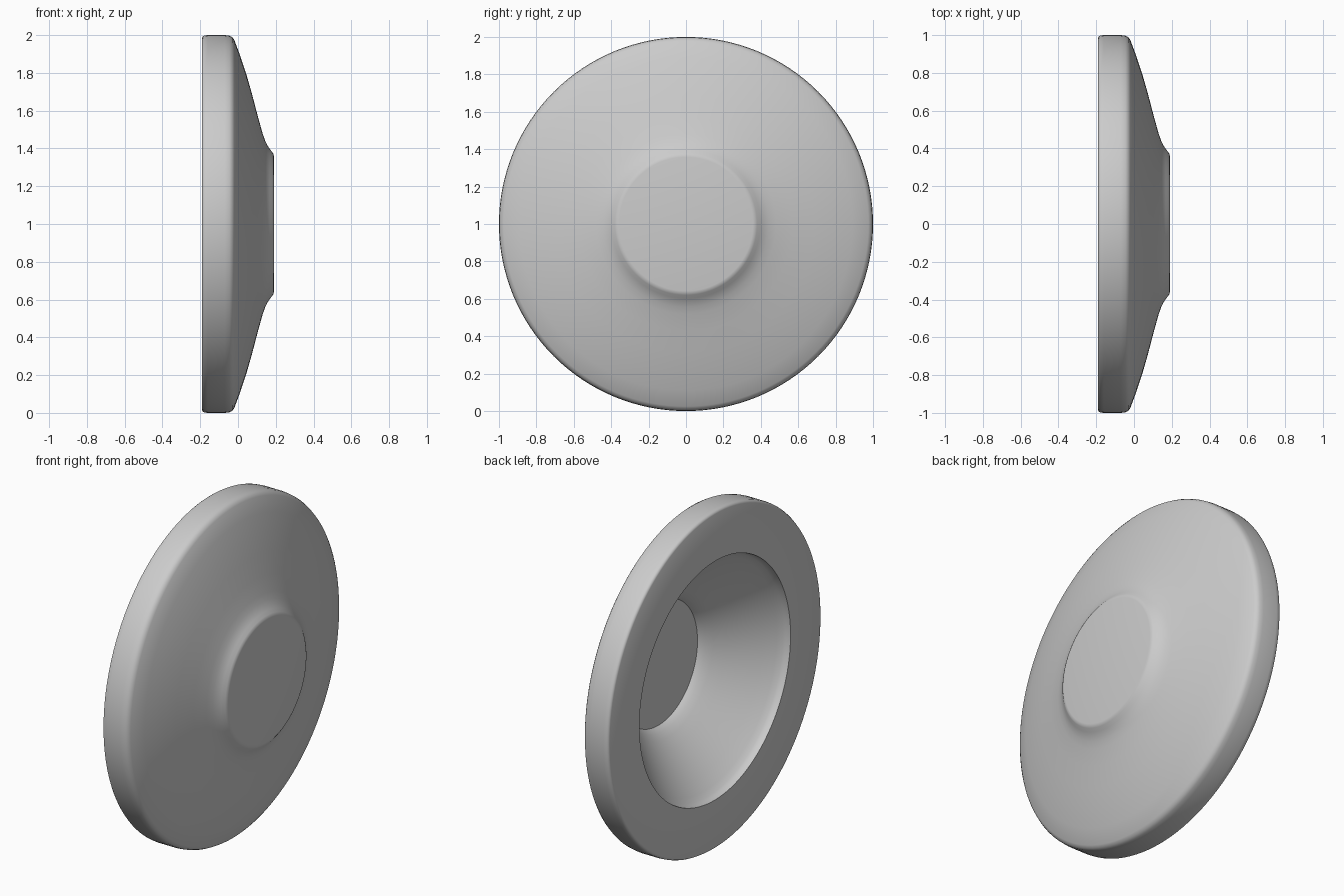
import bpy, bmesh, math
from mathutils import Matrix, Vector

if "Cube" in bpy.data.objects:
    bpy.data.objects.remove(bpy.data.objects["Cube"])

SIDES = 128

# Half section as (x, radius), from the cavity floor round the rim to the front boss
SECTION = [
    # hollow back
    (0.178, 0.0), (0.178, 0.362), (0.165, 0.370), (0.145, 0.385), (0.115, 0.415),
    (0.07, 0.465), (0.0, 0.54), (-0.07, 0.615), (-0.125, 0.670),
    (-0.15, 0.693), (-0.168, 0.703), (-0.19, 0.707),
    # flat back ring and rounded rim
    (-0.19, 0.985), (-0.186, 0.993), (-0.178, 0.998), (-0.16, 1.0),
    (-0.07, 1.0), (-0.045, 0.997), (-0.03, 0.989), (-0.02, 0.975),
    # flared front
    (0.012, 0.89), (0.045, 0.79), (0.075, 0.685), (0.105, 0.57), (0.130, 0.48),
    (0.143, 0.443), (0.155, 0.418), (0.168, 0.398), (0.182, 0.380),
    (0.188, 0.370), (0.19, 0.358),
    # flat boss face
    (0.19, 0.0),
]


def lathe(name, section):
    bm = bmesh.new()
    verts = [bm.verts.new((x, 0, r)) for x, r in section]
    edges = [bm.edges.new(pair) for pair in zip(verts, verts[1:])]
    bmesh.ops.spin(bm, geom=verts + edges, cent=(0, 0, 0), axis=(1, 0, 0),
                   angle=math.tau, steps=SIDES, use_merge=True)
    bmesh.ops.remove_doubles(bm, verts=bm.verts, dist=1e-5)
    bmesh.ops.recalc_face_normals(bm, faces=bm.faces)
    bmesh.ops.translate(bm, verts=bm.verts, vec=Vector((0, 0, 1)))
    mesh = bpy.data.meshes.new(name)
    bm.to_mesh(mesh)
    bm.free()
    obj = bpy.data.objects.new(name, mesh)
    bpy.context.collection.objects.link(obj)
    bpy.context.view_layer.objects.active = obj
    obj.select_set(True)
    bpy.ops.object.shade_smooth_by_angle(angle=math.radians(40))
    return obj


# Round hollow disc on its side, boss facing +x
lathe("flared_disc", SECTION)
